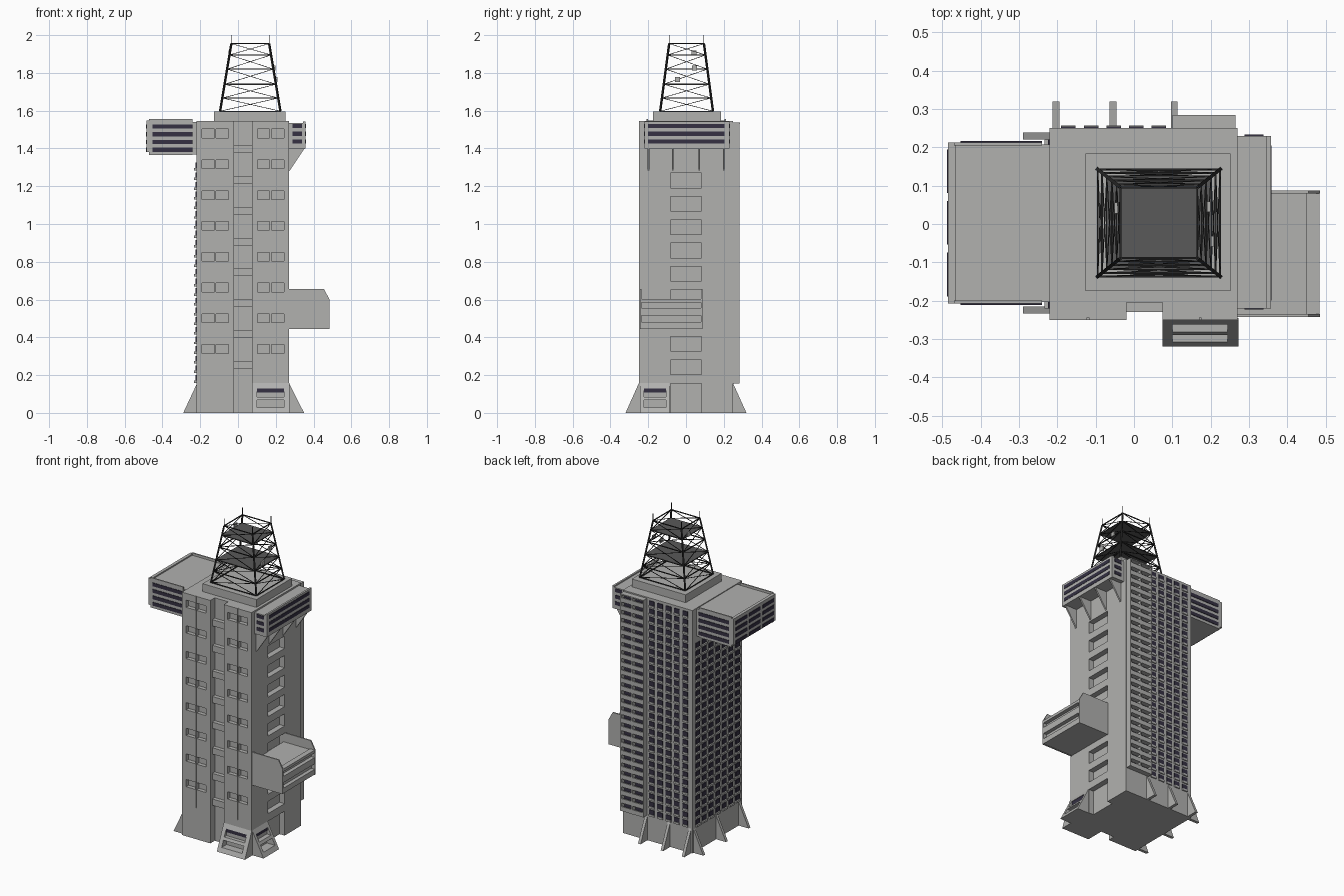
import bpy, bmesh
from mathutils import Vector

if "Cube" in bpy.data.objects:
    bpy.data.objects.remove(bpy.data.objects["Cube"])


def material(name, rgb):
    m = bpy.data.materials.new(name)
    m.use_nodes = True
    m.diffuse_color = (*rgb, 1)
    m.node_tree.nodes["Principled BSDF"].inputs["Base Color"].default_value = (*rgb, 1)
    return m


CONCRETE = material("concrete grey", (0.44, 0.44, 0.43))
GLASS = material("dark glass", (0.035, 0.03, 0.055))
STEEL = material("black steel", (0.02, 0.02, 0.02))
DECK = material("deck grey", (0.1, 0.1, 0.1))


def finish(name, bm, mat):
    bmesh.ops.recalc_face_normals(bm, faces=bm.faces)
    mesh = bpy.data.meshes.new(name)
    bm.to_mesh(mesh)
    bm.free()
    mesh.materials.append(mat)
    ob = bpy.data.objects.new(name, mesh)
    bpy.context.collection.objects.link(ob)
    return ob


def add_box(bm, x, y, z):
    """Box from three (low, high) ranges."""
    verts = bmesh.ops.create_cube(bm, size=1)["verts"]
    for v in verts:
        v.co = [r[0] if c < 0 else r[1] for c, r in zip(v.co, (x, y, z))]


def boxes(name, ranges, mat=CONCRETE):
    bm = bmesh.new()
    for x, y, z in ranges:
        add_box(bm, x, y, z)
    return finish(name, bm, mat)


def add_prism(bm, points, axis, lo, hi):
    """Extrude a profile of (horizontal, z) points along the x or y axis."""
    place = (lambda p, d: (d, p[0], p[1])) if axis == "x" else (lambda p, d: (p[0], d, p[1]))
    a = [bm.verts.new(place(p, lo)) for p in points]
    b = [bm.verts.new(place(p, hi)) for p in points]
    bm.faces.new(a)
    bm.faces.new(b)
    for i in range(len(a)):
        j = (i + 1) % len(a)
        bm.faces.new((a[i], a[j], b[j], b[i]))


def prisms(name, points, axis, spans):
    bm = bmesh.new()
    for lo, hi in spans:
        add_prism(bm, points, axis, lo, hi)
    return finish(name, bm, CONCRETE)


def cut(ob, cutter):
    mod = ob.modifiers.new("openings", "BOOLEAN")
    mod.operation = "DIFFERENCE"
    mod.solver = "EXACT"
    mod.object = cutter
    cutter.hide_render = True
    cutter.hide_viewport = True
    cutter.display_type = "WIRE"


def around(centre, half):
    return (centre - half, centre + half)


# Main shaft with recessed windows, stair slot and side bays
ROOF = 1.545
FRONT, BACK, LEFT, RIGHT = -0.25, 0.25, -0.22, 0.27
shaft = boxes("tower_shaft", [((LEFT, RIGHT), (FRONT, BACK), (0, ROOF))])
openings = [((-0.02, 0.075), (-0.4, -0.205), (-0.1, 1.7))]
for row in range(8):
    z = 0.315 + row * 0.163
    for x in (-0.157, -0.083, 0.135, 0.21):
        openings.append((around(x, 0.033), (-0.4, -0.225), (z, z + 0.046)))
for x in (-0.12, 0.1725):
    openings.append((around(x, 0.002), (-0.4, -0.244), (0.2, 1.7)))
for row in range(9):
    z = 0.203 + row * 0.1235
    openings.append(((0.235, 0.5), (-0.083, 0.083), (z, z + 0.078)))
openings.append(((0.235, 0.5), (-0.083, 0.083), (-0.1, 0.155)))
cut(shaft, boxes("shaft_cutter", openings))
boxes("stair_landings", [((-0.02, 0.075), (-0.23, -0.2), (0.235 + i * 0.163, 0.275 + i * 0.163))
                         for i in range(8)])

# Window grids on the back and the -x side
FLOORS = 27
PITCH = (1.535 - 0.155) / FLOORS
panes, sills = [], []
for f in range(FLOORS):
    z = 0.155 + f * PITCH
    pane, sill = (z + 0.017, z + 0.045), (z + 0.004, z + 0.017)
    for c in range(5):
        x = around(-0.171 + c * 0.059, 0.019)
        panes.append((x, (BACK - 0.01, BACK + 0.004), pane))
        sills.append((x, (BACK - 0.01, BACK + 0.007), sill))
    if z < 1.33:
        for c in range(7):
            y = around(-0.2 + c * 0.0667, 0.02)
            panes.append(((LEFT - 0.005, LEFT + 0.01), y, pane))
            sills.append(((LEFT - 0.014, LEFT + 0.01), y, sill))
boxes("grid_window_panes", panes, GLASS)
boxes("grid_window_sills", sills)

# Stacked balconies on the back
walls = [(around(x, 0.004), (BACK - 0.01, 0.283), (0.155, 1.535)) for x in (0.105, 0.184, 0.261)]
parapets = [((0.103, 0.262), (0.274, 0.282), (0.155 + f * PITCH, 0.183 + f * PITCH))
            for f in range(FLOORS)]
slabs = [((0.103, 0.262), (BACK - 0.01, 0.28), (0.155 + f * PITCH, 0.161 + f * PITCH))
         for f in range(FLOORS)]
slabs.append(((0.101, 0.265), (BACK - 0.01, 0.285), (1.53, 1.537)))
boxes("balconies", walls + parapets + slabs)
boxes("balcony_glazing", [((0.105, 0.26), (BACK - 0.01, BACK + 0.003), (0.157, 1.53))], GLASS)

# Buttress fins at the foot
prisms("back_buttresses", [(0.24, 0), (0.32, 0), (0.25, 0.155), (0.24, 0.155)], "x",
       [around(x, 0.009) for x in (-0.203, -0.055, 0.105)])
prisms("side_buttresses", [(-0.21, 0), (-0.29, 0), (-0.22, 0.15), (-0.21, 0.15)], "y",
       [around(y, 0.009) for y in (-0.224, 0.003, 0.23)])

# Sloped entrance blocks with louvred openings
front_entry = prisms("front_entrance", [(-0.245, 0), (-0.32, 0), (-0.25, 0.157), (-0.245, 0.157)],
                     "x", [(0.075, 0.272)])
side_entry = prisms("side_entrance", [(0.265, 0), (0.35, 0), (0.27, 0.157), (0.265, 0.157)],
                    "y", [(-0.243, -0.087)])
cut(front_entry, boxes("front_entrance_cutter",
                       [((0.1, 0.244), (-0.4, -0.258), z) for z in ((0.028, 0.068), (0.085, 0.13))]))
cut(side_entry, boxes("side_entrance_cutter",
                      [((0.278, 0.5), (-0.223, -0.107), z) for z in ((0.028, 0.068), (0.085, 0.13))]))
boxes("entrance_glass", [((0.1, 0.244), (-0.261, -0.256), (0.108, 0.13)),
                         ((0.276, 0.281), (-0.223, -0.107), (0.108, 0.13))], GLASS)

# Large cantilevered block on the -x side
boxes("large_overhang", [((-0.47, -0.21), (-0.203, 0.208), (1.367, 1.54)),
                         ((-0.47, -0.24), (-0.208, -0.2), (1.365, 1.555)),
                         ((-0.47, -0.24), (0.205, 0.213), (1.365, 1.555)),
                         ((-0.485, -0.465), (-0.208, 0.213), (1.38, 1.548))])
bands = []
for i in range(4):
    z = around(1.393 + i * 0.041, 0.011)
    bands += [((-0.453, -0.24), (-0.211, -0.205), z), ((-0.453, -0.24), (0.21, 0.216), z)]
    bands += [((-0.488, -0.482), around(y, 0.057), z) for y in (-0.132, 0.003, 0.138)]
boxes("large_overhang_windows", bands, GLASS)

# Smaller top block on the +x side, on wedge brackets
boxes("small_overhang", [((0.26, 0.352), (-0.22, 0.23), (1.4, 1.535)),
                         ((0.345, 0.357), (-0.22, 0.23), (1.4, 1.543))])
bands = []
for i in range(3):
    z = around(1.437 + i * 0.041, 0.011)
    bands.append(((0.353, 0.359), (-0.2, 0.205), z))
    bands += [((0.288, 0.338), around(y, 0.003), z) for y in (-0.22, 0.23)]
boxes("small_overhang_windows", bands, GLASS)
prisms("overhang_brackets", [(0.265, 1.28), (0.272, 1.28), (0.352, 1.4), (0.265, 1.4)], "y",
       [around(y, 0.005) for y in (-0.198, -0.07, 0.07, 0.2)])

# Mid-height block with chamfered side walls and layered end
prisms("mid_block_walls", [(0.265, 0.445), (0.485, 0.445), (0.485, 0.6), (0.455, 0.655), (0.265, 0.655)],
       "y", [(-0.243, -0.235), (0.08, 0.088)])
boxes("mid_block", [((0.265, 0.46), (-0.238, 0.083), (0.447, 0.597))]
      + [((0.45, 0.484), (-0.238, 0.083), z) for z in ((0.447, 0.48), (0.515, 0.555), (0.585, 0.602))])

# Roof plinth
boxes("roof_plinth", [((-0.127, 0.252), (-0.175, 0.184), (ROOF - 0.01, 1.595))])


# Lattice mast
def add_bar(bm, a, b, width):
    a, b = Vector(a), Vector(b)
    turn = (b - a).to_track_quat("Z", "Y")
    verts = bmesh.ops.create_cube(bm, size=1)["verts"]
    for v in verts:
        v.co = turn @ Vector((v.co.x * width, v.co.y * width, v.co.z * (b - a).length)) + (a + b) / 2


def corners(z):
    t = (z - 1.595) / 0.36
    hx, hy = 0.16 - 0.06 * t, 0.14 - 0.048 * t
    return [(0.065 + sx * hx, 0.003 + sy * hy, z) for sx, sy in ((-1, -1), (1, -1), (1, 1), (-1, 1))]


bm = bmesh.new()
levels = (1.597, 1.667, 1.74, 1.82, 1.895, 1.955)
for k, z in enumerate(levels):
    low = corners(z)
    for i in range(4):
        j = (i + 1) % 4
        add_bar(bm, low[i], low[j], 0.005)
        if k < len(levels) - 1:
            high = corners(levels[k + 1])
            add_bar(bm, low[i], high[i], 0.009)
            add_bar(bm, low[i], high[j], 0.003)
            add_bar(bm, low[j], high[i], 0.003)
        else:
            add_bar(bm, low[i], (low[i][0], low[i][1], 2.0), 0.003)
finish("mast_lattice", bm, STEEL)
decks = []
for z in (1.74, 1.895):
    p, q = corners(z)[0], corners(z)[2]
    decks.append(((p[0], q[0]), (p[1], q[1]), (z - 0.003, z + 0.003)))
boxes("mast_decks", decks, DECK)
boxes("mast_panels", [(around(x, 0.004), around(y, 0.014), around(z, 0.013))
                      for x, y, z in ((-0.047, 0.042, 1.905), (0.195, 0.045, 1.825), (0.205, -0.045, 1.765))])
